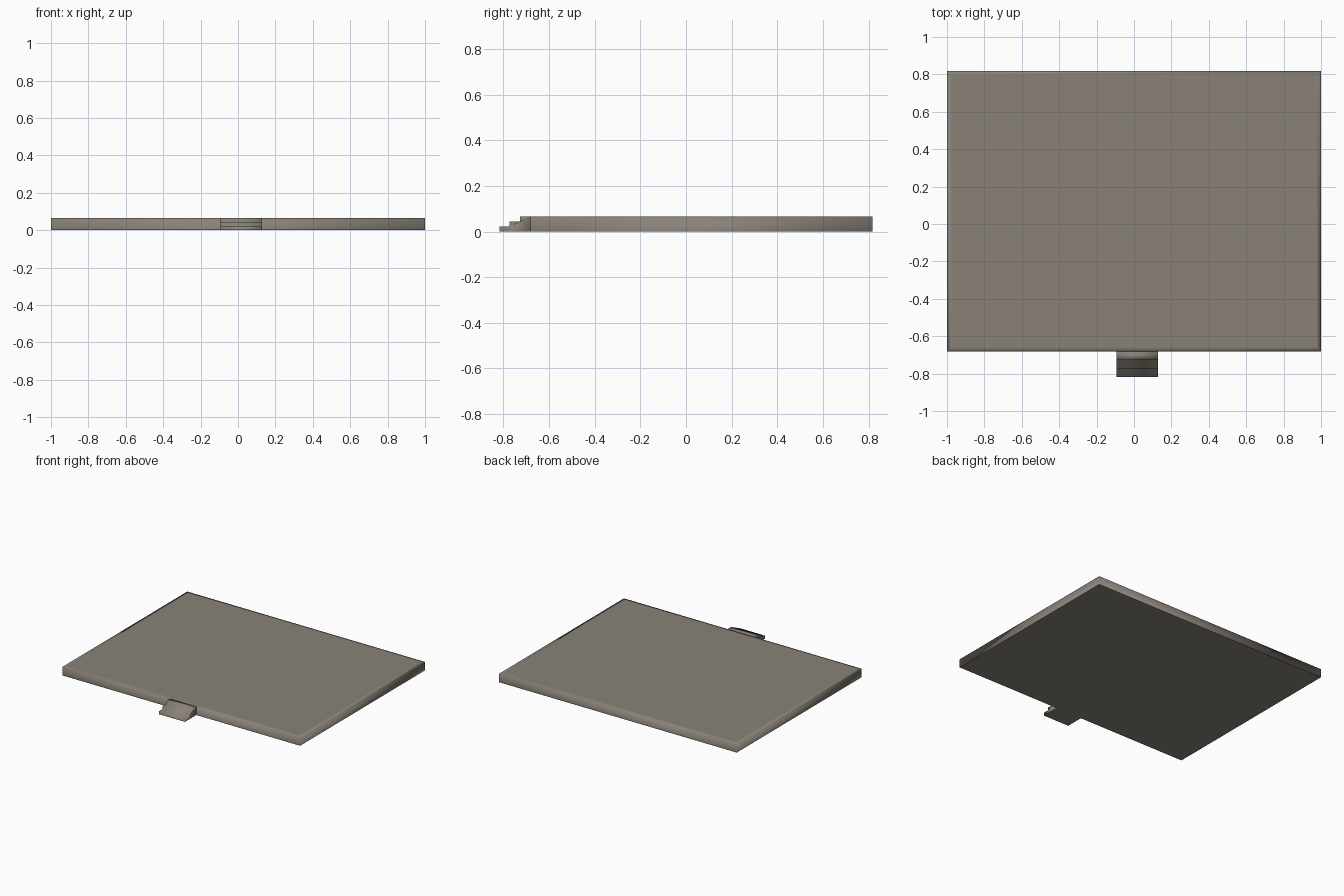
import bpy, bmesh

if "Cube" in bpy.data.objects:
    bpy.data.objects.remove(bpy.data.objects["Cube"])

stone = bpy.data.materials.new("warm grey stone")
stone.diffuse_color = (0.25, 0.222, 0.188, 1)
stone.use_nodes = True
stone.node_tree.nodes["Principled BSDF"].inputs["Base Color"].default_value = stone.diffuse_color


def finish(bm, name):
    bmesh.ops.recalc_face_normals(bm, faces=bm.faces[:])
    # soft upper surfaces, flat crisp underside
    for f in bm.faces:
        f.smooth = f.normal.z > -0.5
    for e in bm.edges:
        if any(f.normal.z < -0.5 for f in e.link_faces):
            e.smooth = False
    mesh = bpy.data.meshes.new(name)
    bm.to_mesh(mesh)
    bm.free()
    mesh.materials.append(stone)
    ob = bpy.data.objects.new(name, mesh)
    bpy.context.collection.objects.link(ob)
    return ob


def extrude(points, vec, bm):
    face = bm.faces.new([bm.verts.new(p) for p in points])
    new = bmesh.ops.extrude_face_region(bm, geom=[face])["geom"]
    bmesh.ops.translate(bm, vec=vec, verts=[v for v in new if isinstance(v, bmesh.types.BMVert)])


# Platform slab, with a narrow border loop on top
FRONT, BACK, TOP = -0.682, 0.818, 0.065
bm = bmesh.new()
extrude([(-1, FRONT, 0), (1, FRONT, 0), (1, BACK, 0), (-1, BACK, 0)], (0, 0, TOP), bm)
bm.normal_update()
top = [f for f in bm.faces if f.calc_center_median().z > TOP - 0.001]
bmesh.ops.inset_region(bm, faces=top, thickness=0.035)
finish(bm, "platform_slab")

# Three front steps, as one stair profile extruded sideways
X0, X1, Y0, RUN, RISE = -0.093, 0.127, -0.818, 0.0453, 0.0217
profile = [(X0, FRONT, 0), (X0, Y0, 0)]
for i in range(3):
    profile += [(X0, Y0 + i * RUN, (i + 1) * RISE), (X0, Y0 + (i + 1) * RUN, (i + 1) * RISE)]
bm = bmesh.new()
extrude(profile, (X1 - X0, 0, 0), bm)
finish(bm, "front_steps")
